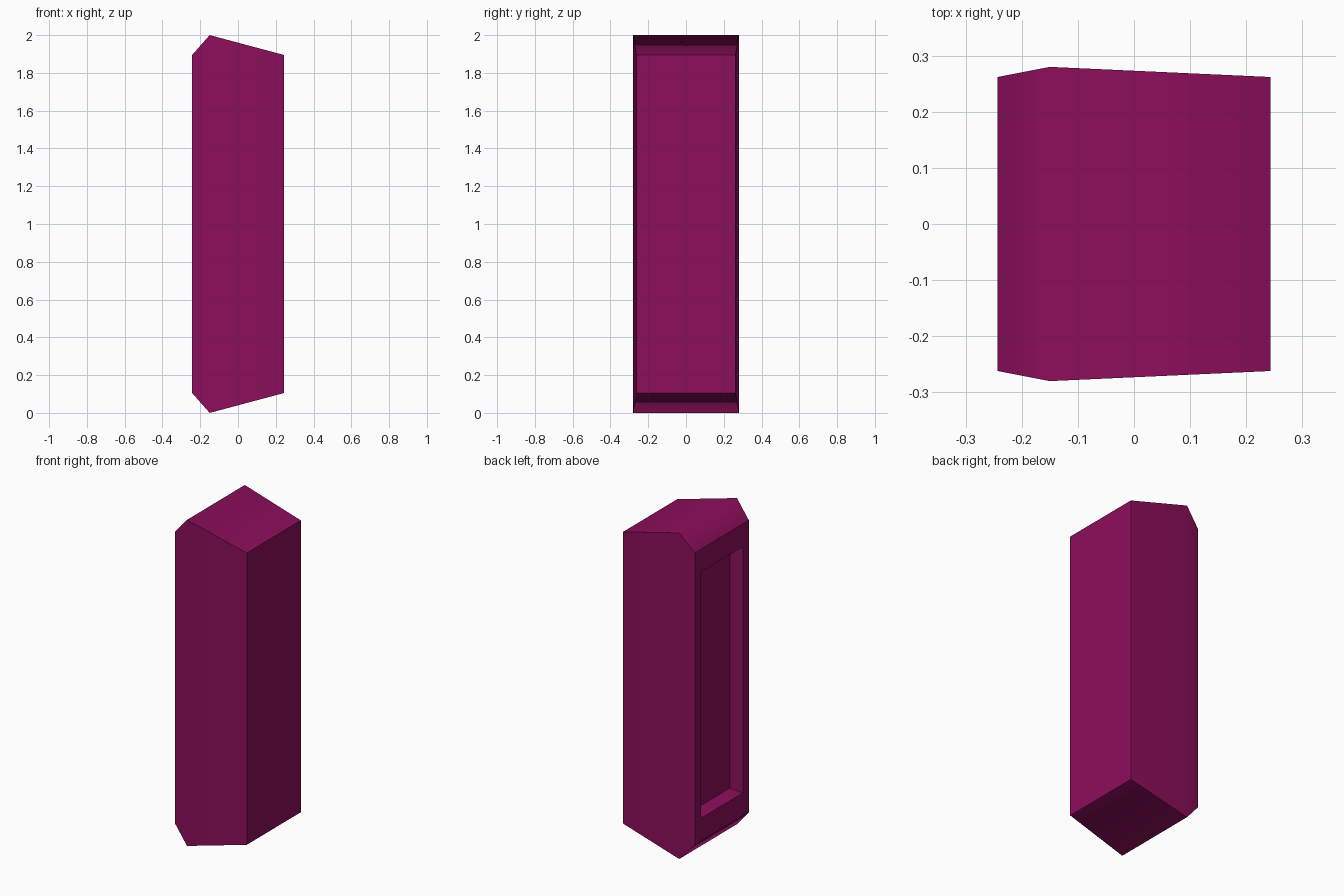
import bpy
import bmesh

cube = bpy.data.objects.get("Cube")
if cube:
    bpy.data.objects.remove(cube, do_unlink=True)

# Colour
magenta = bpy.data.materials.new("deep_magenta")
magenta.use_nodes = True
colour = (0.262, 0.0044, 0.105, 1.0)
magenta.diffuse_color = colour
magenta.node_tree.nodes["Principled BSDF"].inputs["Base Color"].default_value = colour

# Rectangular rings along x: (x, half depth, half height around mid height)
MID = 1.0
RIDGE = 2
rings = [
    (0.243, 0.262, 0.895),    # flat end
    (-0.15, 0.28, 1.0),       # widest ridge
    (-0.243, 0.262, 0.895),   # open end
    (-0.243, 0.204, 0.755),   # recess rim
    (-0.165, 0.19, 0.74),     # recess floor
]
RIDGE = 1


def add_ring(bm, x, hy, hz):
    corners = [(-1, -1), (1, -1), (1, 1), (-1, 1)]
    return [bm.verts.new((x, sy * hy, MID + sz * hz)) for sy, sz in corners]


# Body: bridge the rings, then close both ends
bm = bmesh.new()
loops = [add_ring(bm, *ring) for ring in rings]
for a, b in zip(loops, loops[1:]):
    for i in range(4):
        j = (i + 1) % 4
        bm.faces.new((a[i], a[j], b[j], b[i]))
bm.faces.new(loops[0])
bm.faces.new(loops[-1])
bmesh.ops.recalc_face_normals(bm, faces=bm.faces[:])

# Soft shading across the ridge, crisp edges elsewhere
ridge = set(loops[RIDGE])
for face in bm.faces:
    face.smooth = True
for edge in bm.edges:
    edge.smooth = all(v in ridge for v in edge.verts)

mesh = bpy.data.meshes.new("recessed_block")
bm.to_mesh(mesh)
bm.free()
mesh.materials.append(magenta)
block = bpy.data.objects.new("recessed_block", mesh)
bpy.context.collection.objects.link(block)
